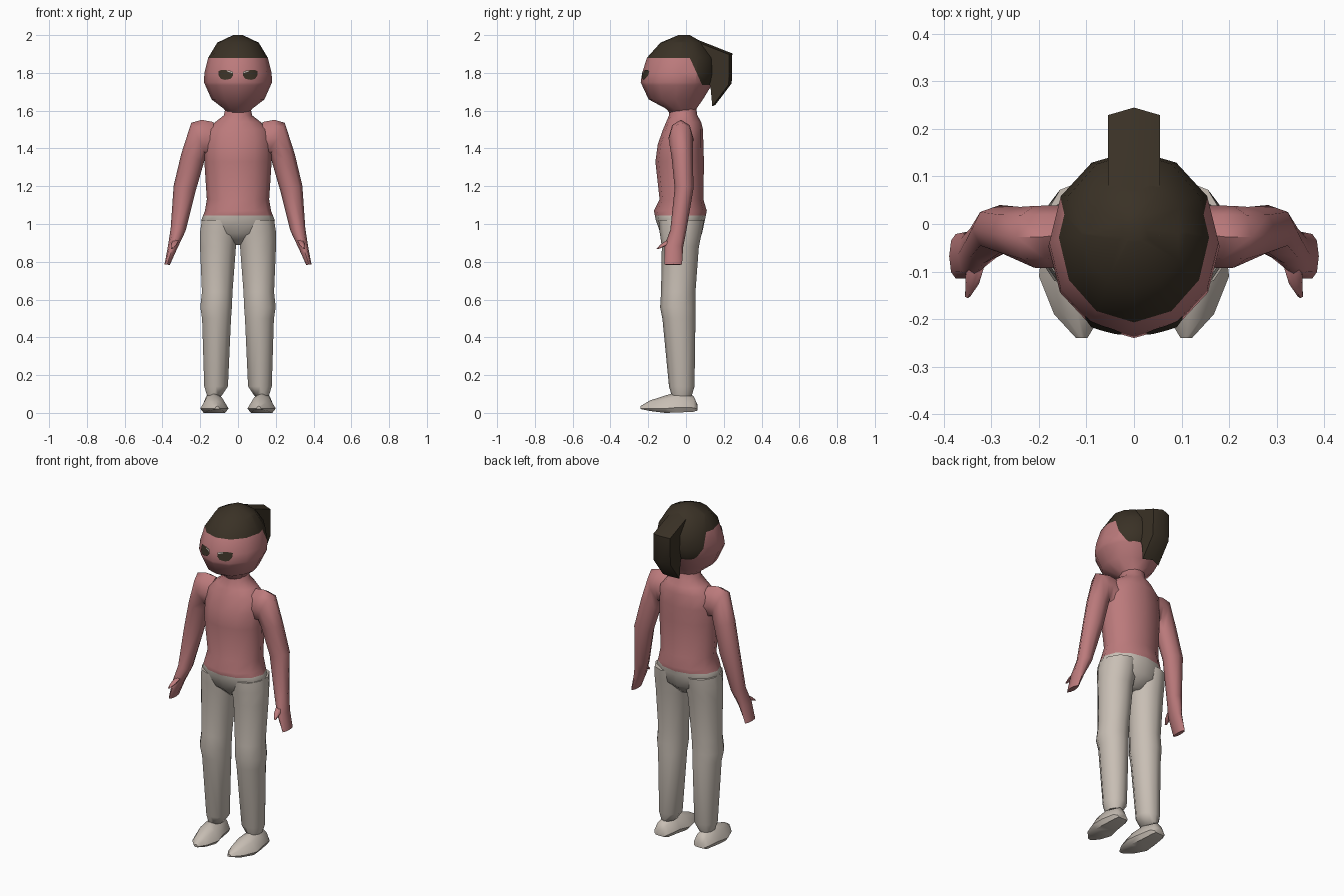
import bpy, bmesh, math
from mathutils import Vector
from mathutils.bvhtree import BVHTree

if "Cube" in bpy.data.objects:
    bpy.data.objects.remove(bpy.data.objects["Cube"])


def material(name, rgb):
    m = bpy.data.materials.new(name)
    m.diffuse_color = (*rgb, 1)
    m.use_nodes = True
    m.node_tree.nodes["Principled BSDF"].inputs["Base Color"].default_value = m.diffuse_color
    return m


SKIN = material("skin", (0.50, 0.195, 0.20))
CLOTH = material("pale cloth", (0.58, 0.52, 0.46))
HAIR = material("dark hair", (0.042, 0.031, 0.019))
GLINT = material("eye glint", (0.45, 0.40, 0.38))


def ring(c, a, b, n, tilt=0):
    """Ellipse around c: half-size a across x (tilted up by tilt degrees), b along y."""
    t = math.radians(tilt)
    u, v = Vector((math.cos(t), 0, math.sin(t))), Vector((0, 1, 0))
    return [Vector(c) + u * a * math.sin(k * math.tau / n) - v * b * math.cos(k * math.tau / n)
            for k in range(n)]


def loft(rings):
    """Skin a list of equal point loops and cap both ends."""
    bm = bmesh.new()
    loops = [[bm.verts.new(p) for p in r] for r in rings]
    n = len(loops[0])
    for lo, hi in zip(loops, loops[1:]):
        for k in range(n):
            bm.faces.new((lo[k], lo[(k + 1) % n], hi[(k + 1) % n], hi[k]))
    bm.faces.new(loops[0][::-1])
    bm.faces.new(loops[-1])
    bmesh.ops.recalc_face_normals(bm, faces=bm.faces)
    return bm


def cut(bm, co, no):
    bmesh.ops.bisect_plane(bm, geom=bm.verts[:] + bm.edges[:] + bm.faces[:],
                           dist=1e-5, plane_co=co, plane_no=no)


def finish(name, bm, mats, rule=None, mirror=False, angle=60):
    if rule:
        for f in bm.faces:
            f.material_index = rule(f.calc_center_median())
    me = bpy.data.meshes.new(name)
    bm.to_mesh(me)
    bm.free()
    ob = bpy.data.objects.new(name, me)
    bpy.context.collection.objects.link(ob)
    for m in mats:
        me.materials.append(m)
    if mirror:
        ob.modifiers.new("mirror", 'MIRROR').use_mirror_merge = False
    bpy.ops.object.select_all(action='DESELECT')
    ob.select_set(True)
    bpy.context.view_layer.objects.active = ob
    bpy.ops.object.shade_smooth_by_angle(angle=math.radians(angle))
    return ob


def upright(rows, n):
    """Horizontal rings from (z, front y, back y, half width)."""
    return loft([ring((0, (f + b) / 2, z), w, (b - f) / 2, n) for z, f, b, w in rows])


# Torso, with the waistband line cut into it
torso = upright([(0.89, -0.07, 0.03, 0.04), (0.95, -0.135, 0.085, 0.17), (1.02, -0.16, 0.10, 0.195),
                 (1.07, -0.17, 0.11, 0.175), (1.13, -0.14, 0.092, 0.165), (1.33, -0.162, 0.095, 0.178),
                 (1.42, -0.15, 0.092, 0.178), (1.50, -0.122, 0.09, 0.165), (1.54, -0.105, 0.08, 0.12),
                 (1.575, -0.09, 0.06, 0.075), (1.64, -0.085, 0.05, 0.062)], 12)
cut(torso, (0, 0, 1.045), (0, 0, 1))
finish("torso", torso, [SKIN, CLOTH], lambda c: int(c.z < 1.045))

# Head, with the hairline cut into it
head = upright([(1.58, -0.08, 0.045, 0.055), (1.61, -0.105, 0.055, 0.075), (1.66, -0.198, 0.09, 0.14),
                (1.75, -0.24, 0.145, 0.18), (1.80, -0.232, 0.155, 0.178), (1.88, -0.207, 0.15, 0.158),
                (1.96, -0.135, 0.09, 0.11), (2.0, -0.04, 0.02, 0.025)], 12)
cut(head, (0, 0, 1.735), (0, 0, 1))
cut(head, (0, 0.02, 1.88), (0, 0.11, 0.05))
tree = BVHTree.FromBMesh(head)


def hair_rule(c):
    behind = (c.y - 0.02) * 0.11 + (c.z - 1.88) * 0.05 > 0
    return int(c.z > 1.88 or (behind and c.z > 1.735))


finish("head", head, [SKIN, HAIR], hair_rule)

# Swept-back hair tail, fuller along its middle
tail = [(-0.01, 1.992), (0.07, 1.972), (0.245, 1.903), (0.242, 1.745), (0.155, 1.63), (0.145, 1.74),
        (0.05, 1.80)]
bm = loft([[(x, y - d, z - d * 0.4) for y, z in tail]
           for x, d in ((-0.055, 0.016), (0, 0), (0.055, 0.016))])
finish("hair_tail", bm, [HAIR], angle=40)


# Eyes: thin plates laid on the face
def face_plate(name, columns, mat, lift):
    bm = bmesh.new()
    pairs = []
    for x, lo, hi in columns:
        pair = []
        for z in (lo, hi):
            hit = tree.ray_cast(Vector((x, -1, z)), Vector((0, 1, 0)))[0]
            pair.append(bm.verts.new(hit + Vector((0, -lift, 0))))
        pairs.append(pair)
    for a, b in zip(pairs, pairs[1:]):
        bm.faces.new((a[0], b[0], b[1], a[1]))
    bmesh.ops.solidify(bm, geom=bm.faces[:], thickness=0.005)
    bmesh.ops.recalc_face_normals(bm, faces=bm.faces)
    finish(name, bm, [mat], mirror=True, angle=30)


face_plate("eyes", [(0.026, 1.785, 1.805), (0.04, 1.768, 1.812), (0.07, 1.763, 1.815),
                    (0.09, 1.768, 1.815), (0.102, 1.785, 1.81)], HAIR, 0.006)
face_plate("eye_glints", [(0.03, 1.799, 1.806), (0.055, 1.806, 1.812)], GLINT, 0.008)

# Arms down to the flat hands
arm = [(0.13, -0.02, 1.44, 0.10, 0.06, 90), (0.175, -0.027, 1.455, 0.098, 0.066, 80),
       (0.21, -0.027, 1.452, 0.092, 0.065, 66), (0.24, -0.02, 1.35, 0.064, 0.056, 18),
       (0.282, -0.01, 1.19, 0.06, 0.05, 12), (0.317, -0.04, 0.97, 0.04, 0.043, 10),
       (0.345, -0.065, 0.88, 0.026, 0.05, 12), (0.375, -0.068, 0.785, 0.014, 0.047, 8)]
bm = loft([ring((x, y, z), a, b, 8, t) for x, y, z, a, b, t in arm])
finish("arms", bm, [SKIN], mirror=True)

# Thumbs
bm = loft([ring((0.33, -0.075, 0.915), 0.018, 0.025, 6), ring((0.34, -0.115, 0.89), 0.016, 0.022, 6),
           ring((0.35, -0.15, 0.868), 0.006, 0.006, 6)])
finish("thumbs", bm, [SKIN], mirror=True)

# Legs: (z, inner x, outer x, front y, back y)
leg = [(0.09, 0.085, 0.165, -0.075, 0.03), (0.14, 0.05, 0.182, -0.09, 0.045),
       (0.50, 0.033, 0.194, -0.125, 0.05), (0.56, 0.028, 0.204, -0.137, 0.05),
       (0.64, 0.025, 0.195, -0.132, 0.05), (0.88, 0.006, 0.206, -0.128, 0.068),
       (0.96, -0.005, 0.206, -0.14, 0.085), (1.02, 0.0, 0.196, -0.145, 0.095)]
bm = loft([ring(((i + o) / 2, (f + b) / 2, z), (o - i) / 2, (b - f) / 2, 10) for z, i, o, f, b in leg])
finish("legs", bm, [CLOTH], mirror=True)

# Feet: (y, middle x, half width, low z, high z), tapering to a pointed toe
foot = [(0.06, 0.13, 0.035, 0.012, 0.045), (0.04, 0.13, 0.05, 0.006, 0.09),
        (-0.04, 0.13, 0.062, 0.002, 0.112), (-0.11, 0.125, 0.075, 0.0, 0.092),
        (-0.19, 0.118, 0.05, 0.01, 0.066), (-0.24, 0.11, 0.012, 0.02, 0.036)]
section = [(-0.75, 0), (0.75, 0), (1, 0.25), (0.6, 0.8), (0, 1), (-0.6, 0.8), (-1, 0.25)]
bm = loft([[(x + s * w, y, lo + t * (hi - lo)) for s, t in section] for y, x, w, lo, hi in foot])
finish("feet", bm, [CLOTH], mirror=True, angle=50)
